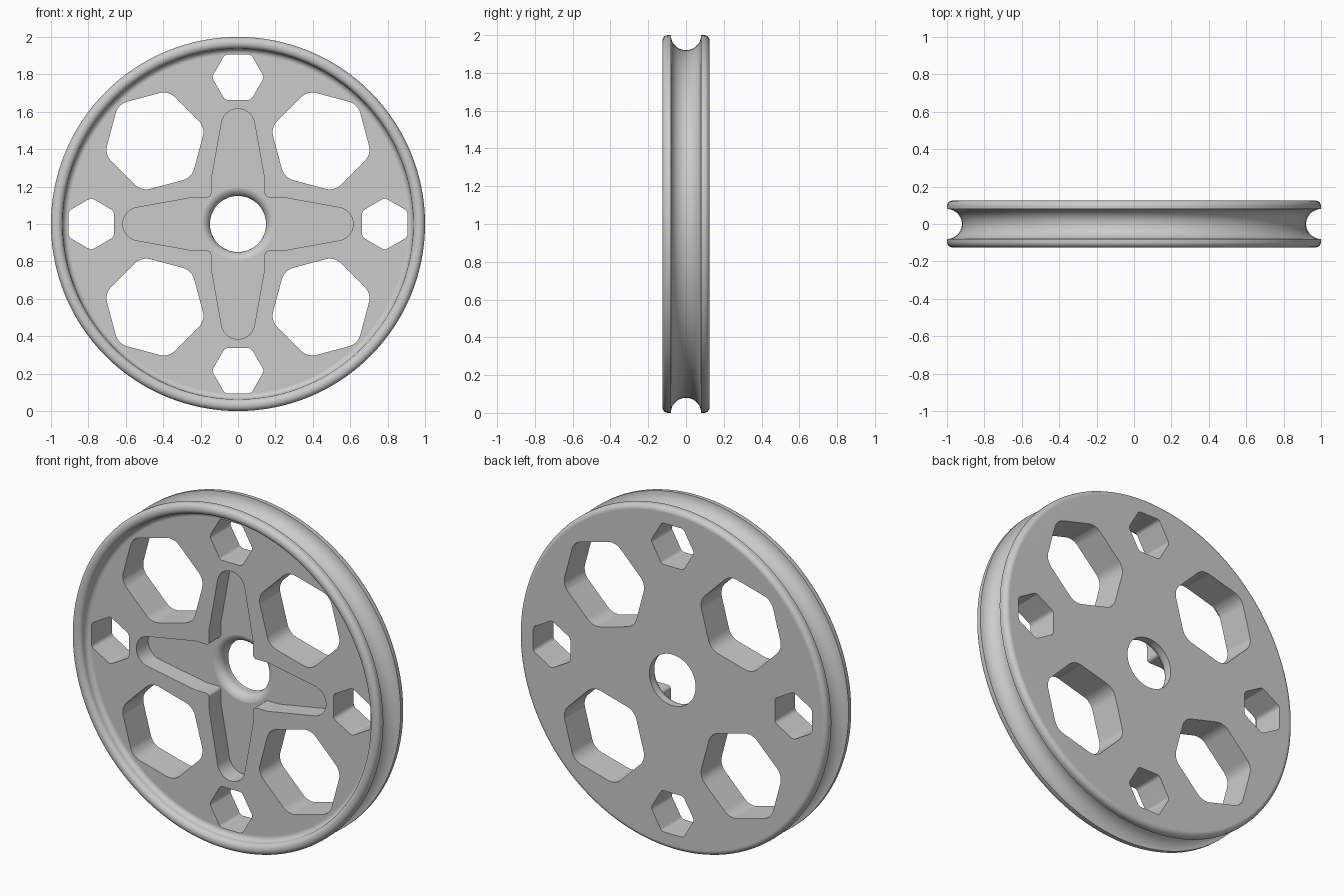
import bpy, bmesh
from math import sin, cos, pi, radians
from mathutils import Vector

cube = bpy.data.objects.get("Cube")
if cube:
    bpy.data.objects.remove(cube, do_unlink=True)

HALF = 0.125      # half the wheel thickness
WEB = -0.064      # front face of the web
FLOOR = 0.046     # floor of the cross pocket
CENTRE = Vector((0, 0, 1))


def arc(cx, cy, r, start, end, n):
    angles = [radians(start + (end - start) * i / n) for i in range(n + 1)]
    return [Vector((cx + r * cos(a), cy + r * sin(a))) for a in angles]


def turn(p, a):
    return Vector((p.x * cos(a) - p.y * sin(a), p.x * sin(a) + p.y * cos(a)))


def make_object(name, bm):
    bmesh.ops.recalc_face_normals(bm, faces=bm.faces)
    mesh = bpy.data.meshes.new(name)
    bm.to_mesh(mesh)
    bm.free()
    obj = bpy.data.objects.new(name, mesh)
    bpy.context.collection.objects.link(obj)
    return obj


def rounded_hexagon(centre, apothem, fillet, rotation):
    """Regular hexagon outline with filleted corners."""
    reach = (apothem - fillet) / cos(pi / 6)
    points = []
    for k in range(6):
        a = rotation + k * pi / 3
        c = centre + Vector((reach * cos(a), reach * sin(a)))
        deg = a * 180 / pi
        points += arc(c.x, c.y, fillet, deg - 30, deg + 30, 6)
    return points


def add_prism(bm, outline, y0, y1):
    """Extrude an outline in the wheel plane from y0 to y1."""
    verts = [bm.verts.new((p.x, y0, p.y + CENTRE.z)) for p in outline]
    face = bm.faces.new(verts)
    new = bmesh.ops.extrude_face_region(bm, geom=[face])["geom"]
    bmesh.ops.translate(bm, vec=(0, y1 - y0, 0),
                        verts=[v for v in new if isinstance(v, bmesh.types.BMVert)])


# Wheel section (radius, depth): bore, web, front lip, rope groove, back lip
profile = [Vector((0.15, HALF))]
profile += arc(0.199, FLOOR + 0.0485, 0.049, 180, 270, 10)
profile += [Vector((0.199, WEB))]
profile += arc(0.907, WEB - 0.03, 0.03, 90, 0, 8)
profile += arc(0.967, -0.095, 0.03, 180, 270, 8)
profile += arc(0.97, -0.095, 0.03, 270, 360, 8)
profile += arc(1, 0, 0.08, 270, 90, 20)
profile += arc(0.97, 0.095, 0.03, 0, 90, 8)

bm = bmesh.new()
ring = [bm.verts.new((p.x, p.y, CENTRE.z)) for p in profile]
edges = [bm.edges.new((ring[i - 1], ring[i])) for i in range(len(ring))]
bmesh.ops.spin(bm, geom=ring + edges, cent=CENTRE, axis=(0, 1, 0),
               angle=2 * pi, steps=128)
bmesh.ops.remove_doubles(bm, verts=bm.verts, dist=0.00005)
wheel = make_object("grooved_wheel", bm)

# Openings: four large and four small hexagons
bm = bmesh.new()
for k in range(4):
    a = k * pi / 2
    large = turn(Vector((0.628, 0)), a + pi / 4)
    small = turn(Vector((0.785, 0)), a)
    add_prism(bm, rounded_hexagon(large, 0.241, 0.085, a + pi / 4), -0.3, 0.3)
    add_prism(bm, rounded_hexagon(small, 0.121, 0.027, a + pi / 6), -0.3, 0.3)

# Cross pocket with four tapered, round-ended arms and rounded inner corners
arm = [Vector((0.143, 0.235))]
arm += arc(0, 0.527, 0.089, 10, 170, 20)
arm += [Vector((-0.143, 0.235))]
arm += arc(-0.163, 0.163, 0.02, 0, -90, 6)
add_prism(bm, [turn(p, k * pi / 2) for k in range(4) for p in arm], -0.3, FLOOR)
cutter = make_object("opening_cutter", bm)
cutter.hide_render = True

# Cut the openings and tidy the shading
bpy.ops.object.select_all(action='DESELECT')
wheel.select_set(True)
bpy.context.view_layer.objects.active = wheel
cut = wheel.modifiers.new("openings", 'BOOLEAN')
cut.operation = 'DIFFERENCE'
cut.solver = 'EXACT'
cut.object = cutter
bpy.ops.object.modifier_apply(modifier=cut.name)
bpy.data.objects.remove(cutter, do_unlink=True)
bpy.ops.object.shade_smooth_by_angle(angle=radians(30))
weighted = wheel.modifiers.new("even_shading", 'WEIGHTED_NORMAL')
weighted.keep_sharp = True

# Plain grey finish
grey = bpy.data.materials.new("plain_grey")
grey.use_nodes = True
colour = (0.6, 0.6, 0.6, 1)
grey.diffuse_color = colour
grey.node_tree.nodes["Principled BSDF"].inputs["Base Color"].default_value = colour
wheel.data.materials.clear()
wheel.data.materials.append(grey)
